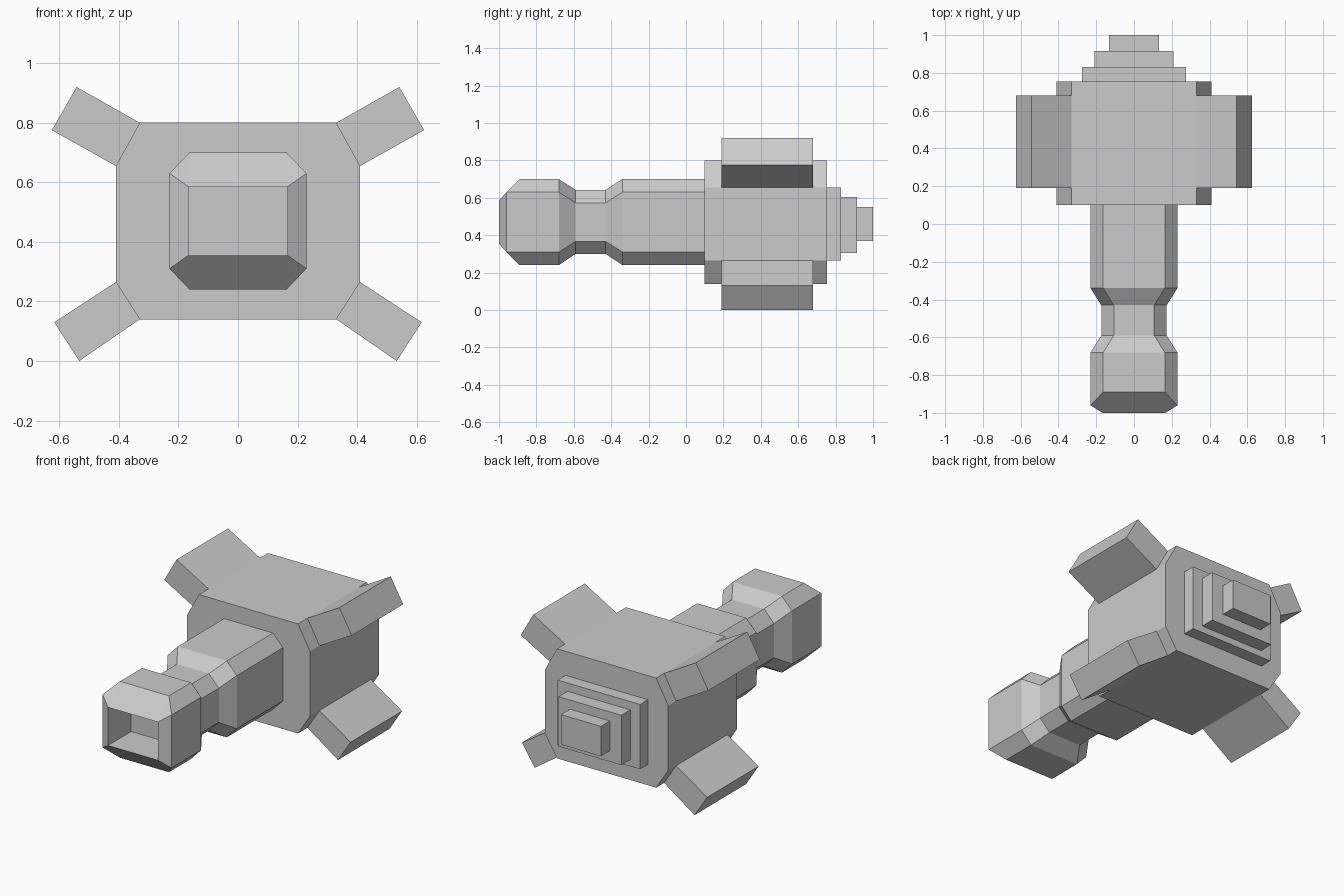
import bpy, bmesh

if "Cube" in bpy.data.objects:
    bpy.data.objects.remove(bpy.data.objects["Cube"])


def loft(name, rings, cap_start=False, cap_end=True):
    """Skin equal-length closed rings into one flat-shaded object."""
    bm = bmesh.new()
    loops = [[bm.verts.new(p) for p in ring] for ring in rings]
    for a, b in zip(loops, loops[1:]):
        for i in range(len(a)):
            j = (i + 1) % len(a)
            bm.faces.new((a[i], a[j], b[j], b[i]))
    if cap_start:
        bm.faces.new(loops[0])
    if cap_end:
        bm.faces.new(loops[-1])
    bmesh.ops.remove_doubles(bm, verts=bm.verts, dist=1e-4)
    bmesh.ops.recalc_face_normals(bm, faces=bm.faces)
    mesh = bpy.data.meshes.new(name)
    bm.to_mesh(mesh)
    bm.free()
    obj = bpy.data.objects.new(name, mesh)
    bpy.context.collection.objects.link(obj)
    return obj


def octagon(y, w, a, top, hi, lo, bottom, y_side=None):
    """Chamfered rectangle facing y; the side points may sit at another y."""
    s = y if y_side is None else y_side
    return [(a, y, top), (w, s, hi), (w, s, lo), (a, y, bottom),
            (-a, y, bottom), (-w, s, lo), (-w, s, hi), (-a, y, top)]


# Main chamfered body
body = (0.41, 0.33, 0.80, 0.655, 0.265, 0.14)
loft("body", [octagon(0.10, *body), octagon(0.755, *body)], cap_start=True)

# Barrel with a narrow neck, bevelled muzzle and square bore
full = (0.23, 0.163, 0.70, 0.63, 0.31, 0.24)
neck = (0.173, 0.107, 0.643, 0.573, 0.367, 0.30)
bore = (0.166, 0.166, 0.585, 0.585, 0.355, 0.355)
loft("barrel", [
    octagon(0.10, *full), octagon(-0.34, *full),
    octagon(-0.43, *neck), octagon(-0.59, *neck),
    octagon(-0.68, *full), octagon(-0.89, *full, y_side=-0.96),
    octagon(-1.0, *bore), octagon(-0.78, *bore)])

# Stepped plates on the back
steps = [(0.755, 0.83, 0.275, 0.265, 0.655),
         (0.83, 0.915, 0.21, 0.305, 0.605),
         (0.915, 1.0, 0.133, 0.37, 0.55)]
for n, (y0, y1, w, z0, z1) in enumerate(steps, 1):
    loft(f"back_step_{n}", [[(-w, y, z0), (w, y, z0), (w, y, z1), (-w, y, z1)]
                            for y in (y0, y1)])

# Four diagonal legs growing out of the body chamfers
legs = {"upper": [((0.33, 0.80), (0.41, 0.655)), ((0.542, 0.92), (0.625, 0.775))],
        "lower": [((0.33, 0.14), (0.41, 0.265)), ((0.533, 0.0), (0.617, 0.13))]}
for side, sx in (("right", 1), ("left", -1)):
    for level, sections in legs.items():
        rings = [[(sx * p[0], 0.19, p[1]), (sx * q[0], 0.19, q[1]),
                  (sx * q[0], 0.68, q[1]), (sx * p[0], 0.68, p[1])]
                 for p, q in sections]
        loft(f"{level}_{side}_leg", rings)
